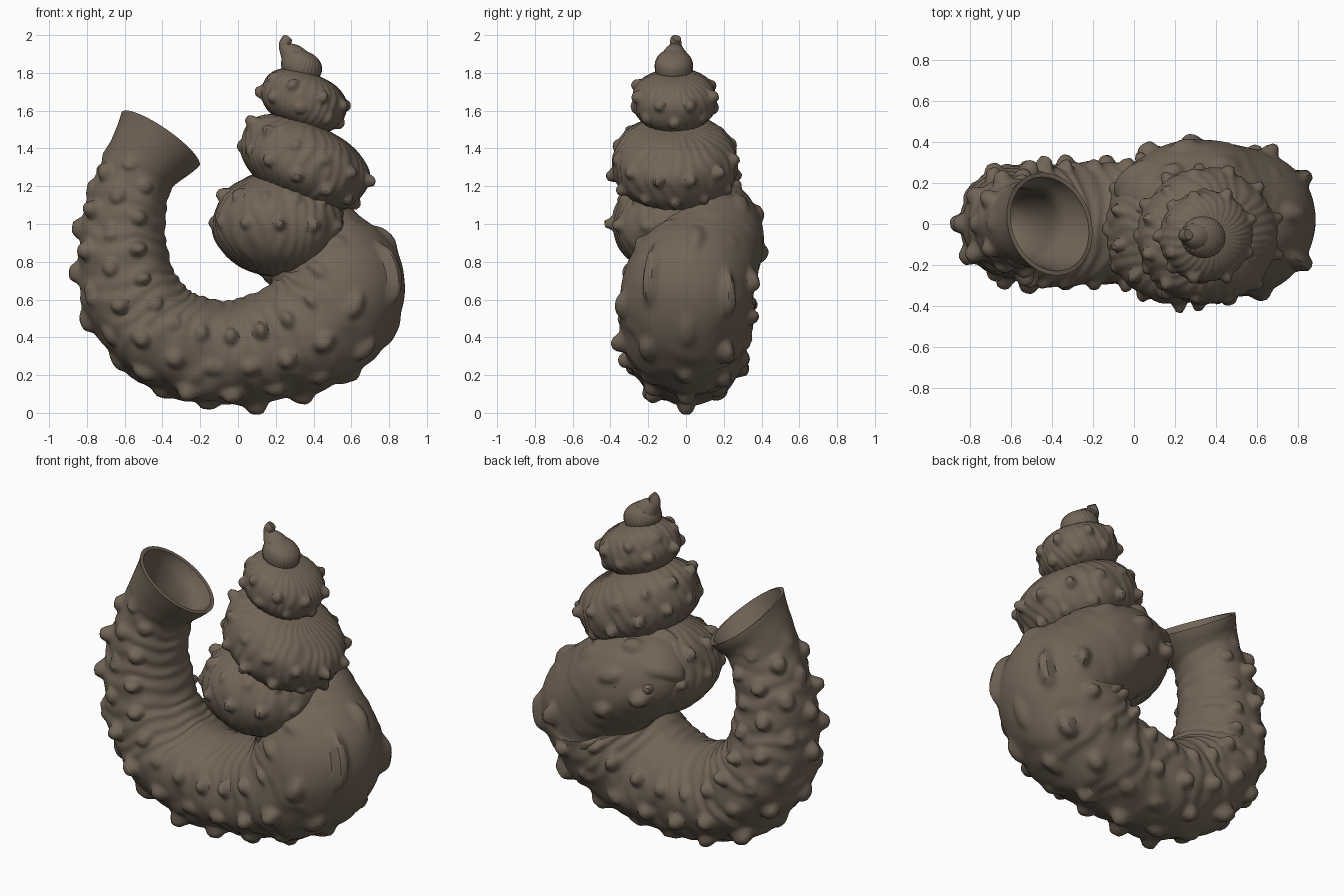
import bpy, bmesh, math
from mathutils import Vector, Matrix, noise

cube = bpy.data.objects.get("Cube")
if cube:
    bpy.data.objects.remove(cube)

shell = bpy.data.materials.new("shell_brown")
shell.use_nodes = True
COLOUR = (0.17, 0.13, 0.095, 1)
shell.diffuse_color = COLOUR
shell.node_tree.nodes["Principled BSDF"].inputs["Base Color"].default_value = COLOUR


def knob(along, across, key, spacing, height, width):
    """Height of the nearest knob in one staggered row."""
    i = round(along / spacing - 0.5 * (key % 2))
    offset = along - (i + 0.5 * (key % 2)) * spacing
    size = 0.75 + 0.35 * math.sin(i * 5.1 + key * 2.3)
    d = (offset * offset + across * across) / width ** 2
    return height * size * math.exp(-d * d)


def skin(name, rings):
    """Bridge a list of closed point rings into one smooth object."""
    bm = bmesh.new()
    loops = [[bm.verts.new(p) for p in ring] for ring in rings]
    for a, b in zip(loops, loops[1:]):
        for j in range(len(a)):
            k = (j + 1) % len(a)
            bm.faces.new((a[j], a[k], b[k], b[j]))
    bm.faces.new(loops[0])
    bm.faces.new(loops[-1])
    bmesh.ops.recalc_face_normals(bm, faces=bm.faces[:])
    mesh = bpy.data.meshes.new(name)
    bm.to_mesh(mesh)
    bm.free()
    mesh.materials.append(shell)
    ob = bpy.data.objects.new(name, mesh)
    bpy.context.collection.objects.link(ob)
    bpy.ops.object.select_all(action='DESELECT')
    ob.select_set(True)
    bpy.context.view_layer.objects.active = ob
    bpy.ops.object.shade_smooth_by_angle(angle=math.radians(40))


def spline(points, steps):
    """Catmull-Rom through (x, y, z, radius) points."""
    pts = [Vector(p) for p in points]
    pts = [2 * pts[0] - pts[1]] + pts + [2 * pts[-1] - pts[-2]]
    out = []
    for i in range(1, len(pts) - 2):
        a, b, c, d = pts[i - 1:i + 3]
        for s in range(steps):
            t = s / steps
            out.append(0.5 * (2 * b + (c - a) * t + (2 * a - 5 * b + 4 * c - d) * t ** 2
                              + (3 * b - a - 3 * c + d) * t ** 3))
    return out + [pts[-2]]


def frames(path):
    """Centre, radius, outward and sideways vectors along a path."""
    result = []
    for i, p in enumerate(path):
        t = (path[min(i + 1, len(path) - 1)] - path[max(i - 1, 0)]).to_3d().normalized()
        out = Vector((0, 1, 0)).cross(t).normalized()
        result.append((p.to_3d(), p.w, out, t.cross(out)))
    return result


def smooth(lo, hi, x):
    t = min(max((x - lo) / (hi - lo), 0), 1)
    return t * t * (3 - 2 * t)


# Curved body: from the flared mouth, round the bend and up behind the spire
body_points = [(-0.41, 0, 1.45, 0.25), (-0.52, 0, 1.29, 0.2), (-0.585, 0, 1.1, 0.21),
               (-0.61, 0, 0.87, 0.235), (-0.56, 0, 0.62, 0.265), (-0.39, 0, 0.41, 0.275),
               (-0.1, 0, 0.32, 0.275), (0.2, 0, 0.36, 0.295), (0.43, 0, 0.49, 0.34),
               (0.53, 0.02, 0.67, 0.355), (0.44, 0.09, 0.82, 0.305), (0.28, 0.13, 0.95, 0.28),
               (0.1, 0.09, 1.02, 0.23), (0.03, 0.02, 1.02, 0.12)]
SEGMENTS = 112
STEPS = 24
body_frames = frames(spline(body_points, STEPS))
angles = [j * math.tau / SEGMENTS for j in range(SEGMENTS // 2 + 1)]
angles += [a - math.pi for a in angles[1:-1]]


def section(frame, radius, u, relief):
    """One ring of the tube; the mouth is tipped towards the back."""
    c, _, out, side = frame
    widen = 1 + 0.06 * smooth(1, 2, u) * (1 - smooth(7, 9, u))
    ring = []
    for a in angles:
        d = out * math.cos(a) + side * math.sin(a) * widen
        p = c + d * radius
        tip = 0.06 * math.sin(a) * (1 - smooth(0, 0.9, u))
        ring.append(p + d * relief(a, p) + out.cross(side) * tip)
    return ring


# Inner wall of the mouth, narrowing to the back
rings = []
for i in range(3 * STEPS, -1, -3):
    u = i / STEPS
    r = (body_frames[i][1] - 0.022) * math.sqrt(max(1 - (u / 3) ** 3, 0.001))
    rings.append(section(body_frames[i], r, u, lambda a, p: 0))

# Outer wall with wrinkles and rows of knobs on the outside of the bend
COLUMN = math.radians(36)
length = 0
for i, frame in enumerate(body_frames):
    length += (frame[0] - body_frames[max(i - 1, 0)][0]).length
    u = i / STEPS
    fade = smooth(0.7, 1.4, u) * (1 - smooth(9.4, 10, u) + smooth(10.4, 11, u))
    wrinkle = smooth(0.2, 2, u) * (1 - 0.7 * smooth(7.5, 9, u))

    def relief(a, p):
        k = round(a / COLUMN)
        h = 0
        if abs(k) <= 3:
            h = fade * knob(length, (a - k * COLUMN) * frame[1], k, 0.18, 0.05, 0.04)
        n = noise.noise(p * 5)
        return h + wrinkle * (0.0035 * math.sin(length * 60 + 5 * n + math.cos(a)) + 0.02 * n)

    rings.append(section(frame, frame[1], u, relief))
skin("body_tube", rings)


# Spire: stacked rounded whorls, each tilted, with slanting ribs and knobs
def whorl(name, centre, radius, depth, half_height, tilt, power, rows, height):
    turn = Matrix.Rotation(math.radians(tilt), 3, 'Y')
    gap = math.tau * radius / max(round(math.tau * radius / 0.18), 6)
    rings = []
    lat_steps = 56
    for i in range(1, lat_steps):
        lat = math.pi * (i / lat_steps - 0.5)
        flat = math.cos(lat) ** (2 / power)
        z = math.copysign(abs(math.sin(lat)) ** (2 / power), lat) * half_height
        ring = []
        for j in range(160):
            a = j * math.tau / 160
            d = Vector((math.cos(a) * flat, math.sin(a) * flat, z / half_height)).normalized()
            p = Vector((math.cos(a) * flat * radius, math.sin(a) * flat * depth, z))
            n = noise.noise((p + Vector(centre)) * 6)
            h = flat * radius * (0.009 * math.sin(30 * a + 3 * lat + 6 * n) + 0.04 * n)
            for key, level in enumerate(rows):
                h += knob(a * radius, z - level * half_height, key, gap, height, 0.029)
            ring.append(Vector(centre) + turn @ (p + d * h))
        rings.append(ring)
    skin(name, rings)


whorl("large_whorl", (0.22, -0.02, 1.0), 0.355, 0.375, 0.28, 2, 2, (0, 0.5), 0.04)
whorl("middle_whorl", (0.35, -0.06, 1.325), 0.355, 0.33, 0.21, 27, 2.4, (-0.35, 0.3), 0.04)
whorl("small_whorl", (0.35, -0.06, 1.655), 0.23, 0.22, 0.148, 22, 2.4, (-0.3, 0.35), 0.03)
whorl("top_whorl", (0.335, -0.065, 1.835), 0.11, 0.1, 0.085, 25, 2.2, (), 0)

# Crooked tip
tip = frames(spline([(0.34, -0.065, 1.82, 0.085), (0.29, -0.06, 1.89, 0.068),
                     (0.25, -0.055, 1.94, 0.035), (0.255, -0.055, 1.97, 0.03),
                     (0.265, -0.05, 1.985, 0.026)], 6))
skin("tip", [[c + r * (out * math.cos(a) + side * math.sin(a))
              for a in (j * math.tau / 20 for j in range(20))] for c, r, out, side in tip])
